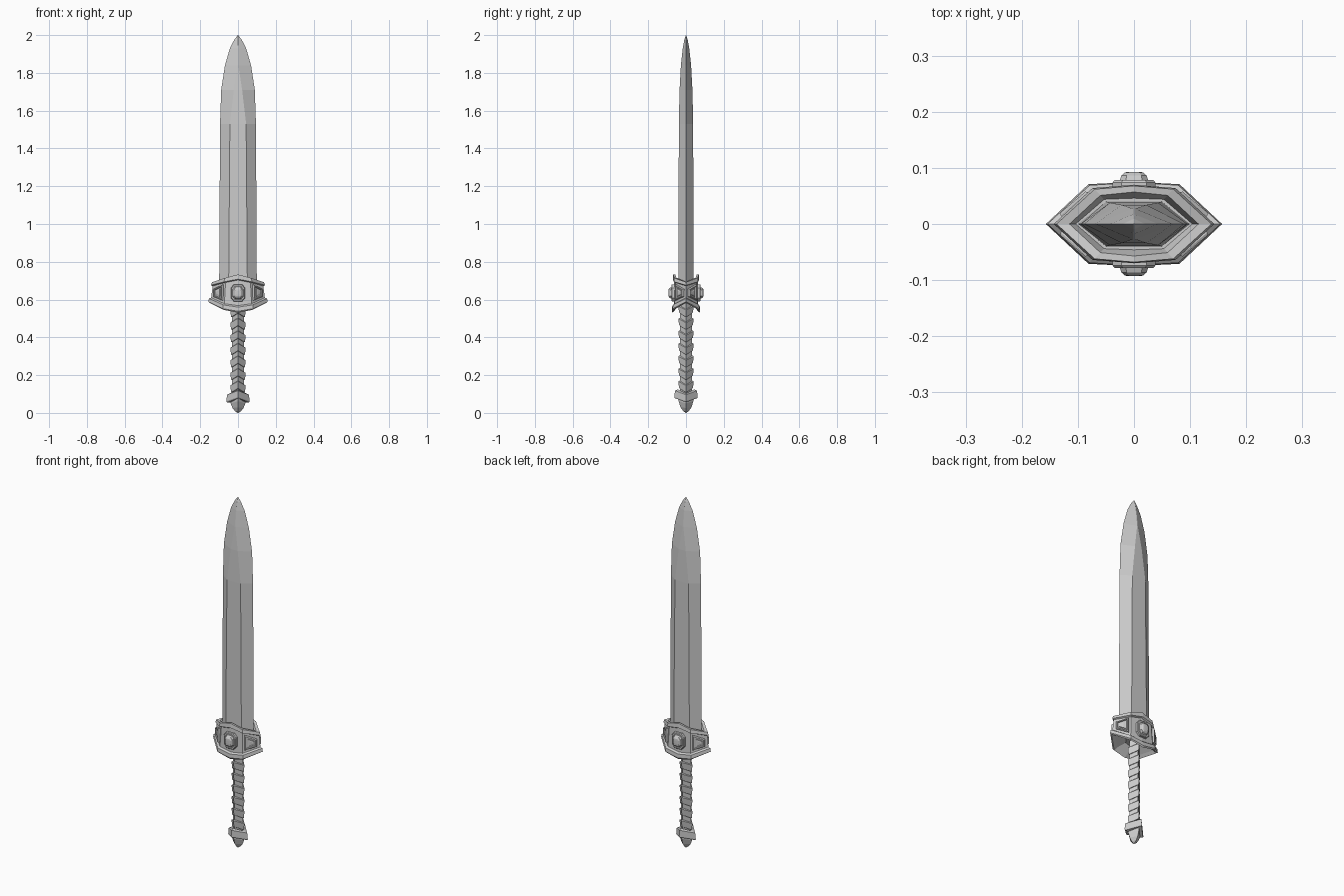
import bpy, bmesh, math
from mathutils import Vector

if "Cube" in bpy.data.objects:
    bpy.data.objects.remove(bpy.data.objects["Cube"])


def loft(name, rings):
    """Skin a stack of equal-length point rings and cap both ends."""
    bm = bmesh.new()
    vs = [[bm.verts.new(p) for p in r] for r in rings]
    n = len(rings[0])
    for a, b in zip(vs, vs[1:]):
        for i in range(n):
            j = (i + 1) % n
            bm.faces.new((a[i], a[j], b[j], b[i]))
    bm.faces.new(vs[0])
    bm.faces.new(vs[-1])
    bmesh.ops.remove_doubles(bm, verts=bm.verts, dist=1e-5)
    bmesh.ops.recalc_face_normals(bm, faces=bm.faces)
    me = bpy.data.meshes.new(name)
    bm.to_mesh(me)
    bm.free()
    ob = bpy.data.objects.new(name, me)
    bpy.context.collection.objects.link(ob)
    return ob


# Blade: hexagonal section whose flat narrows to a single ridge near the tip
def blade_ring(z, w, r, d):
    return [(-w, 0, z), (-r, -d, z), (r, -d, z), (w, 0, z), (r, d, z), (-r, d, z)]


loft("blade", [blade_ring(*s) for s in (
    (0.60, .100, .050, .040), (1.53, .095, .043, .038), (1.71, .089, .022, .034),
    (1.84, .069, .002, .027), (1.93, .043, .0015, .017), (1.975, .020, .001, .009),
    (2.00, .001, .0005, .0005))])


# Guard: eight-point collar, ends and middle at different heights
def guard_ring(end, corner, mid):
    (a, za), (b, c, zb), (d, zd) = end, corner, mid
    return [(-a, 0, za), (-b, -c, zb), (0, -d, zd), (b, -c, zb),
            (a, 0, za), (b, c, zb), (0, d, zd), (-b, c, zb)]


loft("guard", [guard_ring(*s) for s in (
    ((.050, .60), (.030, .030, .59), (.035, .585)),
    ((.125, .590), (.066, .052, .560), (.058, .545)),
    ((.148, .582), (.075, .066, .545), (.070, .530)),
    ((.157, .588), (.081, .071, .552), (.075, .538)),
    ((.154, .606), (.079, .069, .572), (.074, .560)),
    ((.142, .610), (.072, .060, .578), (.065, .568)),
    ((.134, .672), (.066, .056, .690), (.062, .703)),
    ((.143, .676), (.074, .064, .694), (.070, .708)),
    ((.138, .692), (.070, .062, .714), (.068, .733)),
    ((.115, .694), (.060, .051, .716), (.057, .733)),
    ((.104, .670), (.053, .044, .690), (.046, .700)))])


# Guard panels: raised frame, recess and inner stone on each facet
def panel(name, outline, origin, u, steps):
    u, o, v = Vector(u).normalized(), Vector(origin), Vector((0, 0, 1))
    n = u.cross(v)
    loft(name, [[o + u * (x * s) + v * (z * s) + n * h for x, z in outline]
                for s, h in steps])


FRAME = ((1, -.012), (1, .006), (.92, .010), (.76, .010), (.70, .003),
         (.52, .003), (.48, .008), (.25, .010))
GEM = ((1, -.010), (1, .010), (.92, .014), (.76, .014), (.74, .010),
       (.66, .014), (.60, .022), (.42, .028), (.2, .029))
octagon = [(-.038, -.026), (-.022, -.045), (.022, -.045), (.038, -.026),
           (.038, .026), (.022, .045), (-.022, .045), (-.038, .026)]
for side in (-1, 1):
    face = "front" if side < 0 else "back"
    panel("gem_" + face, octagon, (0, side * .064, .635), (-side, 0, 0), GEM)
    for sx in (-1, 1):
        u = Vector((-side * .070, sx * .059, 0))
        k = -side * sx    # +1 when u points to the outer end
        shape = [(-.034 * k, -.042), (.030 * k, -.022), (.030 * k, .018), (-.034 * k, .042)]
        panel(f"side_panel_{face}_{'left' if sx < 0 else 'right'}", shape,
              (sx * .104, side * .030, .637), u, FRAME)


# Grip and pommel: diamond sections with front corners lifted above side corners
def diamond(r, z, lift=.022):
    return [(-r, 0, z), (0, -r, z + lift), (r, 0, z), (0, r, z + lift)]


loft("grip_core", [diamond(.031, .07), diamond(.031, .59)])
for i in range(7):
    z = .108 + i * .0665
    loft(f"grip_band_{i + 1}", [diamond(.034, z), diamond(.037, z + .003),
                                diamond(.041, z + .037), diamond(.034, z + .041)])
loft("pommel_collar", [diamond(.038, .056), diamond(.059, .056), diamond(.062, .062),
                       diamond(.058, .096), diamond(.044, .102)])
loft("pommel_tip", [diamond(.040, .066), diamond(.039, .050, .012), diamond(.029, .026, .004),
                    diamond(.016, .009, .002), diamond(.002, 0, 0)])
